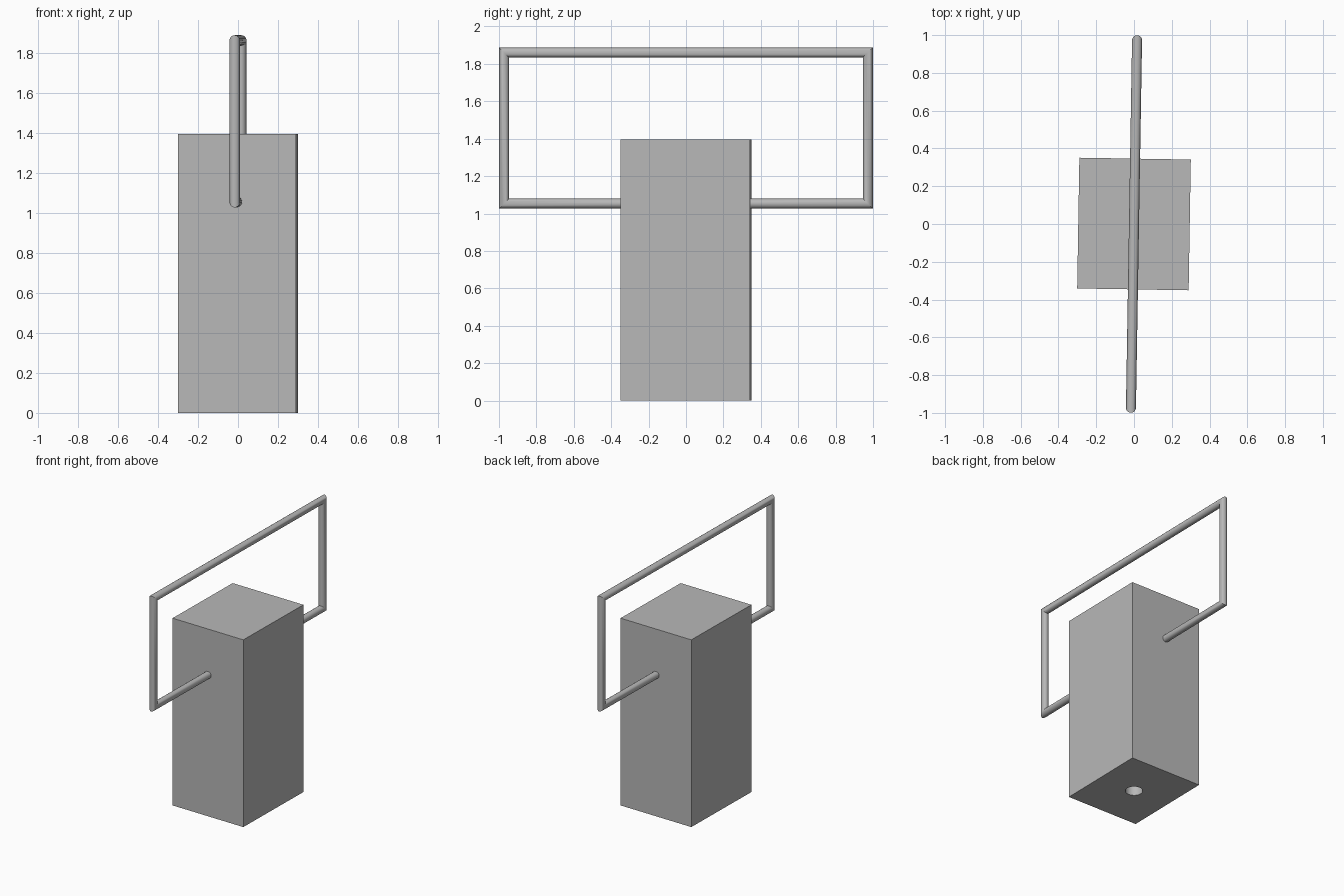
import bpy, bmesh, math
from mathutils import Vector

if "Cube" in bpy.data.objects:
    bpy.data.objects.remove(bpy.data.objects["Cube"], do_unlink=True)

TURN = math.radians(-0.95)      # slight turn of the whole model
WIDTH, DEPTH, HEIGHT = 0.59, 0.692, 1.395
HOLE_RADIUS, HOLE_DEPTH = 0.06, 0.4
ROD_RADIUS, ROD_SIDES = 0.0265, 16
REACH, LOW, HIGH = 0.973, 1.053, 1.861

grey = bpy.data.materials.new("plain grey")
grey.use_nodes = True
colour = (0.48, 0.48, 0.48, 1)
grey.diffuse_color = colour
grey.node_tree.nodes["Principled BSDF"].inputs["Base Color"].default_value = colour


def add_object(name, bm):
    bmesh.ops.recalc_face_normals(bm, faces=bm.faces)
    mesh = bpy.data.meshes.new(name)
    bm.to_mesh(mesh)
    bm.free()
    mesh.materials.append(grey)
    obj = bpy.data.objects.new(name, mesh)
    bpy.context.collection.objects.link(obj)
    obj.rotation_euler.z = TURN
    return obj


def smooth(obj):
    bpy.ops.object.select_all(action="DESELECT")
    obj.select_set(True)
    bpy.context.view_layer.objects.active = obj
    bpy.ops.object.shade_smooth_by_angle(angle=math.radians(35))


# Tall block body
bm = bmesh.new()
bmesh.ops.create_cube(bm, size=1)
bmesh.ops.scale(bm, vec=(WIDTH, DEPTH, HEIGHT), verts=bm.verts)
bmesh.ops.translate(bm, vec=(0, 0, HEIGHT / 2), verts=bm.verts)
body = add_object("body", bm)

# Round socket in the underside
bm = bmesh.new()
bmesh.ops.create_cone(bm, cap_ends=True, segments=32, radius1=HOLE_RADIUS,
                      radius2=HOLE_RADIUS, depth=2 * HOLE_DEPTH)
cutter = add_object("socket_cutter", bm)
cutter.hide_render = True
cut = body.modifiers.new("socket", "BOOLEAN")
cut.operation = "DIFFERENCE"
cut.solver = "EXACT"
cut.object = cutter
bpy.context.view_layer.objects.active = body
bpy.ops.object.modifier_apply(modifier=cut.name)
bpy.data.objects.remove(cutter, do_unlink=True)
smooth(body)

# Handle: one round rod with mitred corners, ending just inside the body
inner = DEPTH / 2 - 0.03
path = [Vector((0, y, z)) for y, z in (
    (-inner, LOW), (-REACH, LOW), (-REACH, HIGH),
    (REACH, HIGH), (REACH, LOW), (inner, LOW))]
side = Vector((1, 0, 0))
bm = bmesh.new()
rings = []
for i, point in enumerate(path):
    before = (point - path[max(i - 1, 0)]).normalized()
    after = (path[min(i + 1, len(path) - 1)] - point).normalized()
    # at a right-angled corner the sum of both normals is the mitre vector
    across = side.cross(before) + side.cross(after)
    ring = []
    for k in range(ROD_SIDES):
        a = math.tau * k / ROD_SIDES
        ring.append(bm.verts.new(
            point + ROD_RADIUS * (math.cos(a) * side + math.sin(a) * across)))
    rings.append(ring)
for r, s in zip(rings, rings[1:]):
    for k in range(ROD_SIDES):
        n = (k + 1) % ROD_SIDES
        bm.faces.new((r[k], r[n], s[n], s[k]))
bm.faces.new(rings[0])
bm.faces.new(rings[-1])
smooth(add_object("handle", bm))
